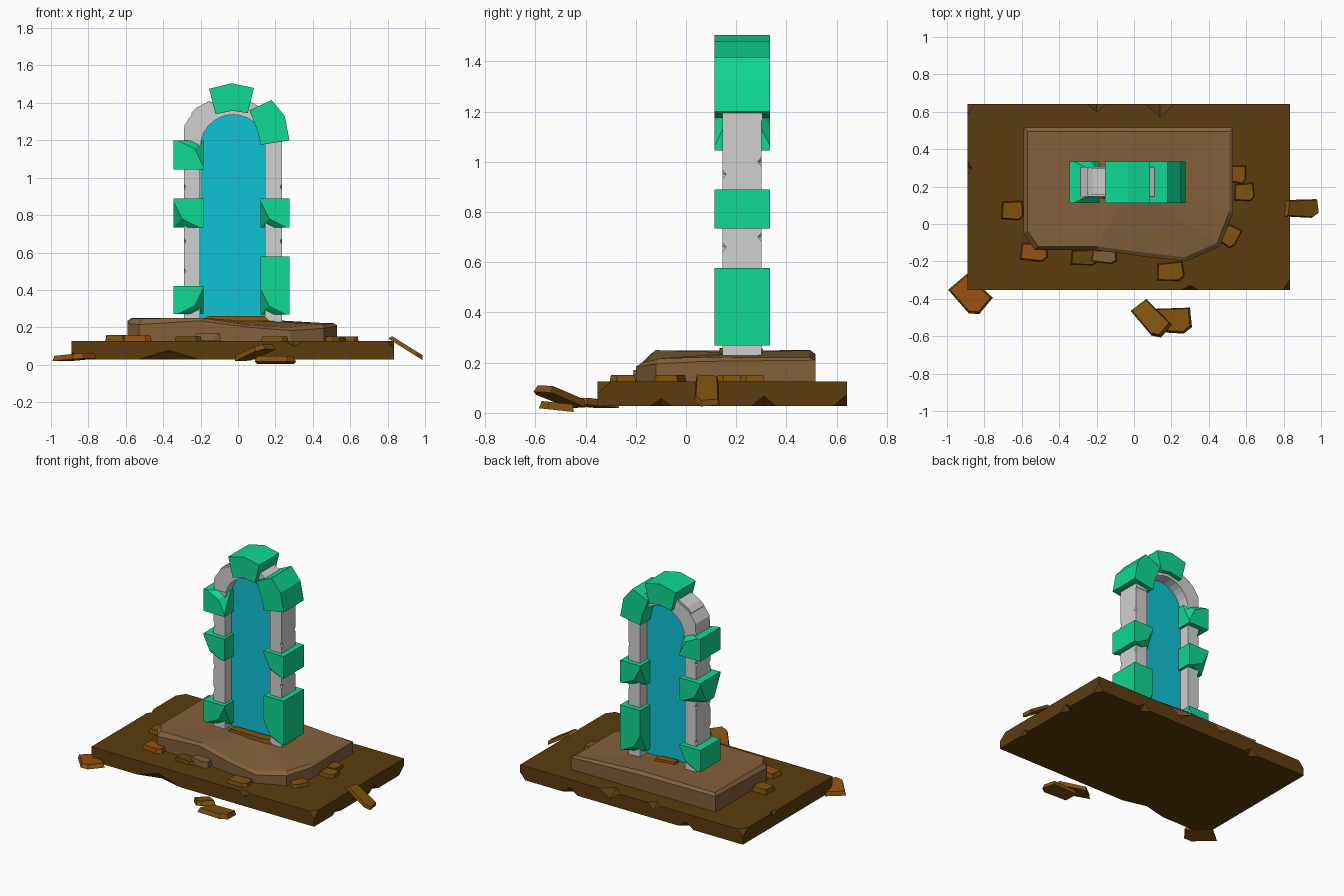
import bpy, bmesh, math
from mathutils import Vector, Matrix

if "Cube" in bpy.data.objects:
    bpy.data.objects.remove(bpy.data.objects["Cube"])


def material(name, rgb):
    m = bpy.data.materials.new(name)
    m.diffuse_color = (*rgb, 1)
    m.use_nodes = True
    m.node_tree.nodes["Principled BSDF"].inputs["Base Color"].default_value = m.diffuse_color
    return m


GREEN = material("green_stone", (0.005, 0.69, 0.29))
GREY = material("pale_grey_stone", (0.63, 0.63, 0.63))
TEAL = material("teal_glow", (0.005, 0.54, 0.67))
SOIL = material("light_soil", (0.225, 0.116, 0.042))
DARK = material("dark_soil", (0.107, 0.045, 0.0045))
MID = material("mid_brown", (0.14, 0.057, 0.0045))
BROWN = material("brown_chip", (0.214, 0.084, 0.0045))
ORANGE = material("orange_chip", (0.30, 0.084, 0.0045))


def finish(name, bm, mat):
    bmesh.ops.recalc_face_normals(bm, faces=bm.faces[:])
    me = bpy.data.meshes.new(name)
    bm.to_mesh(me)
    bm.free()
    me.materials.append(mat)
    ob = bpy.data.objects.new(name, me)
    bpy.context.collection.objects.link(ob)
    return ob


def box_mesh(x0, x1, y0, y1, z0, z1):
    bm = bmesh.new()
    bmesh.ops.create_cube(bm, size=1, matrix=Matrix.Translation(
        ((x0 + x1) / 2, (y0 + y1) / 2, (z0 + z1) / 2))
        @ Matrix.Diagonal((x1 - x0, y1 - y0, z1 - z0, 1)))
    return bm


def prism(name, pts, y0, y1, mat):
    """Extrude an x-z outline from y0 to y1."""
    bm = bmesh.new()
    f = bm.faces.new([bm.verts.new((x, y0, z)) for x, z in pts])
    ext = bmesh.ops.extrude_face_region(bm, geom=[f])["geom"]
    bm.faces.ensure_lookup_table()
    bmesh.ops.translate(bm, vec=(0, y1 - y0, 0),
                        verts=[v for v in ext if isinstance(v, bmesh.types.BMVert)])
    if f.is_valid and len(bm.faces) == len(pts) + 1:
        bm.faces.new([min(bm.verts, key=lambda v: (v.co - Vector((x, y0, z))).length)
                      for x, z in pts])
    return finish(name, bm, mat)


def chipped(ob, chips):
    """Break edges with small octahedra: (x, y, z, rx, ry, rz)."""
    bm = bmesh.new()
    for x, y, z, rx, ry, rz in chips:
        bmesh.ops.create_uvsphere(bm, u_segments=4, v_segments=2, radius=1,
                                  matrix=Matrix.Translation((x, y, z)) @ Matrix.Diagonal((rx, ry, rz, 1)))
    cutter = finish("chip_cutter", bm, ob.data.materials[0])
    cutter.hide_render = True
    mod = ob.modifiers.new("chips", "BOOLEAN")
    mod.operation, mod.object, mod.solver = "DIFFERENCE", cutter, "EXACT"
    bpy.context.view_layer.objects.active = ob
    bpy.ops.object.modifier_apply(modifier=mod.name)
    bpy.data.objects.remove(cutter)


def chip(name, loc, size, turn, mat, tilt_x=0, tilt_y=0):
    """Broken flat stone: box with one clipped corner and a narrower top."""
    bm = bmesh.new()
    w, d, h = (s / 2 for s in size)
    outline = [(-w, -d * .85), (w * .6, -d), (w, -d * .5), (w * .9, d), (-w * .9, d * .9)]
    low = [bm.verts.new((x, y, -h)) for x, y in outline]
    top = [bm.verts.new((x * .9, y * .88, h)) for x, y in outline]
    bm.faces.new(low)
    bm.faces.new(top)
    for i in range(5):
        j = (i + 1) % 5
        bm.faces.new((low[i], low[j], top[j], top[i]))
    bm.transform(Matrix.Translation(loc) @ Matrix.Rotation(math.radians(turn), 4, "Z")
                 @ Matrix.Rotation(math.radians(tilt_y), 4, "Y")
                 @ Matrix.Rotation(math.radians(tilt_x), 4, "X"))
    return finish(name, bm, mat)


# ground slab with broken edges and corners
slab = finish("ground_slab", box_mesh(-.89, .835, -.352, .642, .027, .126), DARK)
chips = [(-.37, -.356, .022, .2, .05, .06), (.3, -.356, .13, .06, .03, .04),
         (-.2, .646, .13, .06, .05, .05), (.14, .646, .13, .09, .08, .06),
         (-.45, .646, .022, .07, .05, .05), (.45, .646, .022, .07, .05, .05),
         (.839, .31, .022, .05, .06, .05), (-.894, .3, .13, .03, .05, .04),
         (.839, -.1, .022, .03, .06, .04)]
chips += [(x, y, z, .05, .07, .06) for x, y, z in
          ((.839, .646, .022), (-.894, .646, .13), (.839, -.356, .13), (-.894, -.356, .022))]
chipped(slab, chips)

# raised soil mound: x, y, shoulder height, top height
ring = [(-.59, .515, .235, .25), (.0, .515, .23, .25), (.53, .515, .21, .22),
        (.53, .06, .205, .222), (.46, -.12, .195, .217), (.28, -.2, .183, .2),
        (.06, -.175, .2, .212), (-.2, -.14, .235, .25), (-.53, -.14, .215, .248),
        (-.59, -.05, .22, .248)]
bm = bmesh.new()
rows = [[bm.verts.new((x, y, .11)) for x, y, s, t in ring],
        [bm.verts.new((x, y, s)) for x, y, s, t in ring],
        [bm.verts.new((x * .965, .18 + (y - .18) * .94, t)) for x, y, s, t in ring]]
n = len(ring)
for a, b in zip(rows, rows[1:]):
    for i in range(n):
        bm.faces.new((a[i], a[(i + 1) % n], b[(i + 1) % n], b[i]))
hub = bm.verts.new((-.03, .2, .24))
for i in range(n):
    bm.faces.new((rows[2][i], rows[2][(i + 1) % n], hub))
bm.faces.new(rows[0])
finish("soil_mound", bm, SOIL)

# grey posts with small chips
for name, x0, x1, side in (("left_post", -.29, -.203, -1), ("right_post", .145, .236, 1)):
    post = finish(name, box_mesh(x0, x1, .145, .301, .222, 1.2), GREY)
    out = x1 + .002 if side > 0 else x0 - .002
    chipped(post, [(out, .143, z, .015, .02, .025) for z in (.5, .66, .95)]
            + [(out, .303, z, .015, .02, .025) for z in (.45, .7, 1.0)])

# grey arch ring: faceted outside, round inside
inner = [(-.026 + .174 * math.cos(math.pi * i / 14), 1.165 + .172 * math.sin(math.pi * i / 14))
         for i in range(15)]
outer = [(-.29, 1.165), (-.287, 1.28), (-.235, 1.355), (-.14, 1.405), (-.03, 1.425),
         (.07, 1.405), (.16, 1.355), (.22, 1.28), (.236, 1.165)]
prism("arch_ring", inner + outer, .148, .304, GREY)
# protruding left arch stone
prism("left_arch_stone", [(-.225, 1.3), (-.25, 1.345), (-.22, 1.375), (-.15, 1.412), (-.12, 1.36)],
      .155, .296, GREY)

# glowing panel inside the arch
prism("portal_panel", [(-.205, .235), (.15, .235)] + inner, .217, .225, TEAL)

# green arch stones
prism("keystone", [(-.155, 1.475), (-.035, 1.505), (.085, 1.48), (.052, 1.345),
                   (-.03, 1.358), (-.12, 1.34)], .113, .335, GREEN)
prism("right_arch_stone", [(.06, 1.36), (.18, 1.415), (.25, 1.33), (.275, 1.2),
                           (.12, 1.175), (.105, 1.25)], .113, .335, GREEN)


def green_block(name, x0, x1, z0, z1, sx, sz):
    """Block clipped at the front and back corners on side sx, sz by two planes each."""
    bm = box_mesh(x0, x1, .113, .335, z0, z1)
    for sy, y in ((-1, .113), (1, .335)):
        corner = Vector((x1 if sx > 0 else x0, y, z1 if sz > 0 else z0))
        for nx, nz, off in ((.9, .45, .046), (.45, .9, .046)):
            no = Vector((sx * nx, sy * .9, sz * nz)).normalized()
            cut = bmesh.ops.bisect_plane(bm, geom=bm.verts[:] + bm.edges[:] + bm.faces[:],
                                         plane_co=corner - no * off, plane_no=no, clear_outer=True)
            edges = [e for e in cut["geom_cut"] if isinstance(e, bmesh.types.BMEdge)]
            bmesh.ops.holes_fill(bm, edges=edges)
    finish(name, bm, GREEN)


green_block("left_low_block", -.345, -.185, .27, .422, 1, -1)
green_block("left_mid_block", -.345, -.185, .735, .89, -1, -1)
green_block("left_high_block", -.345, -.185, 1.045, 1.2, 1, 1)
green_block("right_low_block", .12, .275, .268, .578, -1, -1)
green_block("right_mid_block", .12, .275, .735, .89, -1, -1)

# threshold stones under the arch
chip("threshold_front", (0, .165, .247), (.36, .07, .025), 0, BROWN)
chip("threshold_back", (-.04, .27, .245), (.16, .06, .025), 8, ORANGE)

# stones lying on the slab
chip("slab_stone_1", (-.65, .072, .14), (.12, .105, .036), 0, BROWN)
chip("slab_stone_2", (-.535, -.15, .14), (.15, .1, .034), -3, ORANGE)
chip("slab_stone_3", (-.265, -.18, .135), (.15, .085, .03), 0, MID)
chip("slab_stone_4", (-.16, -.175, .15), (.14, .07, .04), -4, SOIL)
chip("slab_stone_5", (.195, -.255, .135), (.15, .105, .03), 3, BROWN)
chip("slab_stone_6", (.515, -.065, .135), (.09, .12, .03), -30, BROWN)
chip("slab_stone_7", (.59, .17, .135), (.11, .1, .03), 2, BROWN)
chip("slab_stone_8", (.56, .265, .135), (.08, .1, .03), -3, BROWN)

# stones fallen beside the slab
chip("fallen_right", (.9, .083, .092), (.215, .1, .022), 0, BROWN, tilt_y=32)
chip("fallen_left", (-.875, -.38, .04), (.21, .15, .028), -45, ORANGE, tilt_y=-4)
chip("fallen_front_upper", (.09, -.505, .066), (.225, .12, .03), -47, BROWN, tilt_y=-17)
chip("fallen_front_lower", (.2, -.515, .026), (.22, .14, .03), 0, BROWN, tilt_x=-6)
